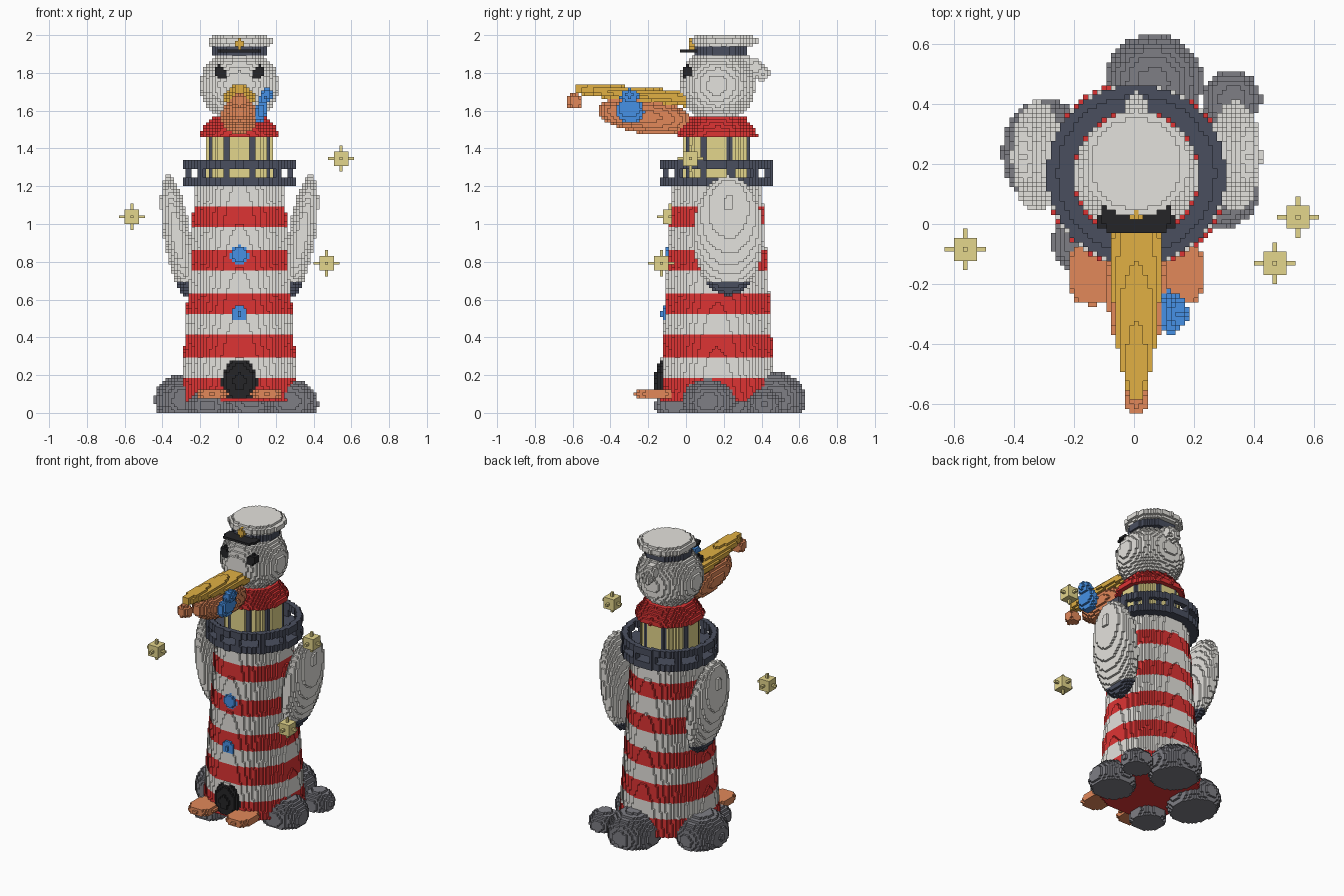
import bpy, math

if "Cube" in bpy.data.objects:
    bpy.data.objects.remove(bpy.data.objects["Cube"])

V = 2 / 130                    # voxel edge
CX, CY = V / 2, 0.165          # tower axis
grid, order, mats = {}, [], []


def colour(name, r, g, b):
    m = bpy.data.materials.new(name)
    lin = [((c / 255 + 0.055) / 1.055) ** 2.4 for c in (r, g, b)]
    m.diffuse_color = (*lin, 1)
    m.use_nodes = True
    m.node_tree.nodes["Principled BSDF"].inputs["Base Color"].default_value = m.diffuse_color
    mats.append(m)
    return len(mats) - 1


WHITE = colour("feather white", 228, 226, 221)
RED = colour("stripe red", 222, 52, 52)
NAVY = colour("navy", 74, 79, 95)
YELLOW = colour("lamp yellow", 228, 214, 140)
ORANGE = colour("pouch orange", 226, 137, 90)
GOLD = colour("beak gold", 225, 176, 68)
BLUE = colour("blue", 70, 145, 230)
BLACK = colour("black", 37, 37, 39)
GREY = colour("rock grey", 126, 126, 133)


def fill(name, mat, lo, hi, inside):
    """Fill the cells of a box whose centres pass the test; mat is an index or a rule."""
    order.append(name)
    r = [range(math.floor(a / V), math.ceil(b / V) + 1) for a, b in zip(lo, hi)]
    for k in r[2]:
        z = (k + 0.5) * V
        if z < 0 or z > 2:
            continue
        for j in r[1]:
            y = (j + 0.5) * V
            for i in r[0]:
                x = (i + 0.5) * V
                if inside(x, y, z):
                    grid[i, j, k] = (name, mat(x, y, z) if callable(mat) else mat)


def ellipsoid(name, mat, c, r, lean=0.0, tilt=0.0, keep=lambda x, y, z: True):
    """lean shifts x with height, tilt shifts z with y."""
    def inside(x, y, z):
        dy, dz = y - c[1], z - c[2] - tilt * (y - c[1])
        dx = x - c[0] - lean * dz
        return ((dx / r[0]) ** 2 + (dy / r[1]) ** 2 + (dz / r[2]) ** 2 <= 1
                and keep(x, y, z))
    pad = (r[0] + abs(lean) * r[2], r[1], r[2] + abs(tilt) * r[1])
    fill(name, mat, [a - b for a, b in zip(c, pad)],
         [a + b for a, b in zip(c, pad)], inside)


def disc(name, mat, z0, z1, radius, cy=CY, inner=0.0, keep=lambda x, y, z: True):
    """Round part on the tower axis; radius is a number or a function of z."""
    rad = radius if callable(radius) else lambda z: radius
    R = max(rad(z0), rad(z1))

    def inside(x, y, z):
        d = math.hypot(x - CX, y - cy)
        return z0 <= z < z1 and inner <= d <= rad(z) and keep(x, y, z)
    fill(name, mat, (CX - R, cy - R, z0), (CX + R, cy + R, z1), inside)


def near_spoke(n, offset, half):
    """True close to one of n evenly spaced vertical lines round the tower."""
    step = 2 * math.pi / n

    def test(x, y, z):
        a = (math.atan2(y - CY, x - CX) - offset + step / 2) % step - step / 2
        return abs(a) * math.hypot(x - CX, y - CY) < half
    return test


# striped tower
def tower_r(z):
    return 0.315 - 0.065 * z


disc("tower", lambda x, y, z: (RED, WHITE)[int((z - 0.065) / 0.1145) % 2],
     0.062, 1.21, tower_r)

# rocks round the base
rocks = [(0.275, 0.12, 0.145, 0.14, 0.18), (0.065, 0.47, 0.165, 0.163, 0.215),
         (0.325, 0.415, 0.1, 0.095, 0.125), (-0.29, 0.235, 0.15, 0.18, 0.205),
         (-0.165, -0.06, 0.11, 0.11, 0.115)]
for n, (x, y, rx, ry, h) in enumerate(rocks):
    ellipsoid(f"rock_{n + 1}", GREY, (x, y, h * 0.33), (rx, ry, h * 0.67))

# door and round windows, let into the front of the tower
ellipsoid("door", BLACK, (CX, -0.11, 0.165), (0.095, 0.055, 0.125),
          keep=lambda x, y, z: z > 0.08)
for n, (z, r) in enumerate([(0.525, 0.045), (0.835, 0.05)]):
    ellipsoid(f"window_{n + 1}", BLUE, (CX, CY - tower_r(z) + 0.015, z), (r, 0.032, r))

# gallery deck, posts and handrail
disc("gallery_deck", NAVY, 1.2, 1.25, 0.297)
disc("gallery_posts", NAVY, 1.25, 1.29, 0.297, inner=0.265,
     keep=near_spoke(12, math.pi / 12, 0.016))
disc("gallery_rail", NAVY, 1.29, 1.335, 0.297, inner=0.262)

# lantern room with dark bars, and its roof
bars = near_spoke(8, math.pi / 8, 0.016)
disc("lantern", lambda x, y, z: NAVY if bars(x, y, z) else YELLOW, 1.25, 1.465, 0.18)
disc("roof", RED, 1.46, 1.575, lambda z: min(0.212, 0.212 - 0.75 * (z - 1.48)))

# head, crest and eyes
ellipsoid("head", WHITE, (CX, CY, 1.735), (0.208, 0.203, 0.195))
for n, (y, z, r) in enumerate([(0.31, 1.845, 0.05), (0.365, 1.83, 0.045), (0.405, 1.795, 0.036)]):
    ellipsoid(f"crest_{n + 1}", WHITE, (CX, y, z), (r * 0.9, r, r))
for side, s in (("left", -1), ("right", 1)):
    ellipsoid(f"{side}_eye", BLACK, (CX + s * 0.098, 0.008, 1.8), (0.034, 0.03, 0.04),
              lean=s * 0.3)

# sailor cap
disc("cap_band", NAVY, 1.9, 1.938, 0.145, cy=0.185)
disc("cap_crown", WHITE, 1.938, 2.0,
     lambda z: 0.155 if z < 1.954 else 0.177 if z < 1.985 else 0.152, cy=0.2)
fill("cap_visor", BLACK, (-0.12, -0.04, 1.905), (0.13, 0.06, 1.925),
     lambda x, y, z: 1.905 < z < 1.927 and -0.036 < y < 0.06 and abs(x - CX) < 0.118
     and not (y < -0.005 and abs(x - CX) > 0.095))
fill("cap_badge", GOLD, (-0.03, 0.01, 1.92), (0.05, 0.05, 1.99),
     lambda x, y, z: 0.02 < y < 0.053 and abs(x - CX) / 0.032 + abs(z - 1.955) / 0.036 < 1)

# beak: lower pouch, upper bill and tip
ellipsoid("pouch", ORANGE, (CX, -0.215, 1.573), (0.098, 0.252, 0.095), tilt=-0.12)


def bill(x, y, z):
    if not -0.585 < y < 0.02:
        return False
    t = math.sqrt(1 - (y / 0.6) ** 2)
    return ((x - CX) / (0.085 * t)) ** 2 + ((z - 1.663 + 0.092 * y) / (0.02 + 0.021 * t)) ** 2 <= 1


fill("bill", GOLD, (-0.1, -0.6, 1.6), (0.12, 0.03, 1.77), bill)
ellipsoid("bill_tip", ORANGE, (CX, -0.59, 1.648), (0.044, 0.044, 0.04))

# fish at the side of the pouch
ellipsoid("fish_body", BLUE, (0.122, -0.297, 1.598), (0.036, 0.076, 0.068), lean=0.2)
ellipsoid("fish_tail", BLUE, (0.146, -0.297, 1.675), (0.033, 0.05, 0.042), lean=0.2)

# wings with dark tips, and feet
for side, s in (("left", -1), ("right", 1)):
    ellipsoid(f"{side}_wing", lambda x, y, z: NAVY if z < 0.7 else WHITE,
              (CX + s * 0.33, 0.225, 0.938), (0.072, 0.187, 0.318), lean=s * 0.15)
    fill(f"{side}_foot", ORANGE, (-0.25, -0.28, 0.07), (0.27, -0.04, 0.13),
         lambda x, y, z, s=s: 0.075 < z < 0.123 and
         (abs(x - CX - s * 0.145) / 0.085) ** 2.6 + (abs(y + 0.165) / 0.105) ** 2.6
         + (abs(z - 0.1) / 0.03) ** 2.6 <= 1)

# floating light sparkles: a small cube with a nub along each axis
for n, p in enumerate([(0.55, 0.025, 1.35), (-0.555, -0.085, 1.042), (0.475, -0.135, 0.785)]):
    c = [(math.floor(a / V) + 0.5) * V for a in p]

    def sparkle(x, y, z):
        d = sorted(round(abs(a - b) / V) for a, b in zip((x, y, z), c))
        return d[2] <= 2 or (d[1] == 0 and d[2] <= 4)
    fill(f"sparkle_{n + 1}", YELLOW, [a - 5 * V for a in c], [a + 5 * V for a in c], sparkle)

# turn the cells of each part into a mesh of its outer faces
parts = {name: ({}, [], []) for name in order}
for cell, (name, mat) in grid.items():
    verts, faces, ids = parts[name]
    for a in range(3):
        for s in (0, 1):
            nb = list(cell)
            nb[a] += 2 * s - 1
            if tuple(nb) in grid:
                continue
            quad = []
            for u, w in ((0, 0), (1, 0), (1, 1), (0, 1)):
                p = list(cell)
                p[a] += s
                p[(a + 1) % 3] += u
                p[(a + 2) % 3] += w
                quad.append(verts.setdefault(tuple(p), len(verts)))
            faces.append(quad if s else quad[::-1])
            ids.append(mat)

for name, (verts, faces, ids) in parts.items():
    if not faces:
        continue
    me = bpy.data.meshes.new(name)
    me.from_pydata([[c * V for c in v] for v in verts], [], faces)
    used = sorted(set(ids))
    for m in used:
        me.materials.append(mats[m])
    me.polygons.foreach_set("material_index", [used.index(i) for i in ids])
    me.update()
    bpy.context.collection.objects.link(bpy.data.objects.new(name, me))
